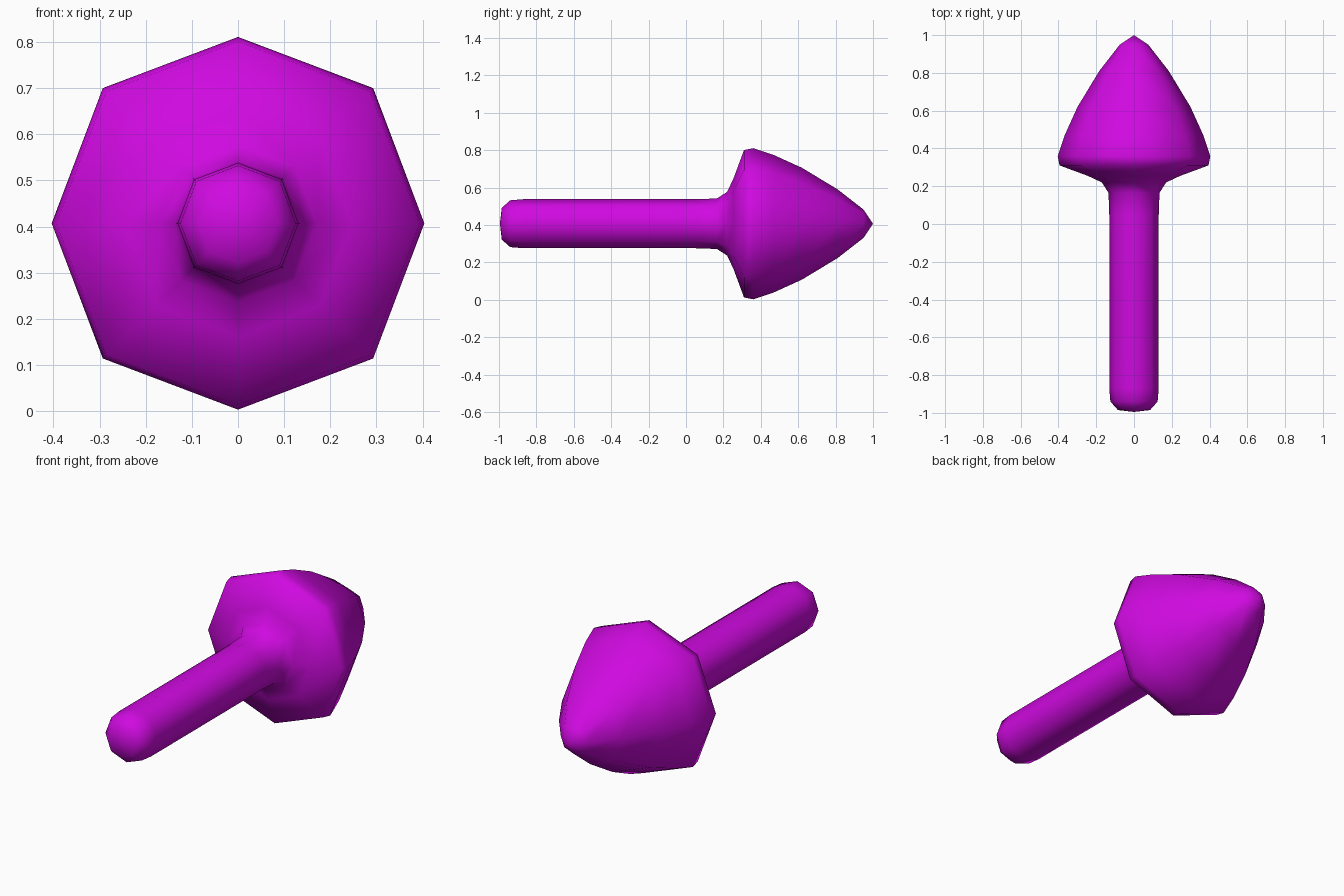
import bpy, bmesh, math

if "Cube" in bpy.data.objects:
    bpy.data.objects.remove(bpy.data.objects["Cube"])

SIDES = 8
AXIS_Z = 0.407
DIAGONAL = 1.026  # diagonal corners bulge slightly past the axis-aligned ones

# (y, radius) from the rounded handle end, through the flared collar, to the tip
PROFILE = [
    (-0.995, 0.0), (-0.985, 0.085), (-0.94, 0.125), (-0.87, 0.131),
    (0.05, 0.131), (0.165, 0.135), (0.22, 0.17), (0.255, 0.245),
    (0.31, 0.394), (0.36, 0.404), (0.47, 0.367), (0.62, 0.299),
    (0.81, 0.184), (0.95, 0.075), (1.0, 0.0),
]


def ring(bm, y, r):
    """Octagonal ring around the y axis, or a single pole vertex."""
    if r == 0:
        return [bm.verts.new((0, y, AXIS_Z))]
    verts = []
    for i in range(SIDES):
        a = 2 * math.pi * i / SIDES
        k = r * (DIAGONAL if i % 2 else 1.0)
        verts.append(bm.verts.new((k * math.cos(a), y, AXIS_Z + k * math.sin(a))))
    return verts


# Arrow: shaft and pointed head as one lathed body
bm = bmesh.new()
rings = [ring(bm, y, r) for y, r in PROFILE]
for a, b in zip(rings, rings[1:]):
    for i in range(SIDES):
        j = (i + 1) % SIDES
        if len(a) == 1:
            bm.faces.new((a[0], b[i], b[j]))
        elif len(b) == 1:
            bm.faces.new((a[i], b[0], a[j]))
        else:
            bm.faces.new((a[i], b[i], b[j], a[j]))
bmesh.ops.recalc_face_normals(bm, faces=bm.faces)
for f in bm.faces:
    f.smooth = True

mesh = bpy.data.meshes.new("arrow")
bm.to_mesh(mesh)
bm.free()
arrow = bpy.data.objects.new("arrow", mesh)
bpy.context.collection.objects.link(arrow)

magenta = bpy.data.materials.new("magenta")
magenta.diffuse_color = (0.63, 0.003, 0.75, 1)
magenta.use_nodes = True
magenta.node_tree.nodes["Principled BSDF"].inputs["Base Color"].default_value = magenta.diffuse_color
mesh.materials.append(magenta)
